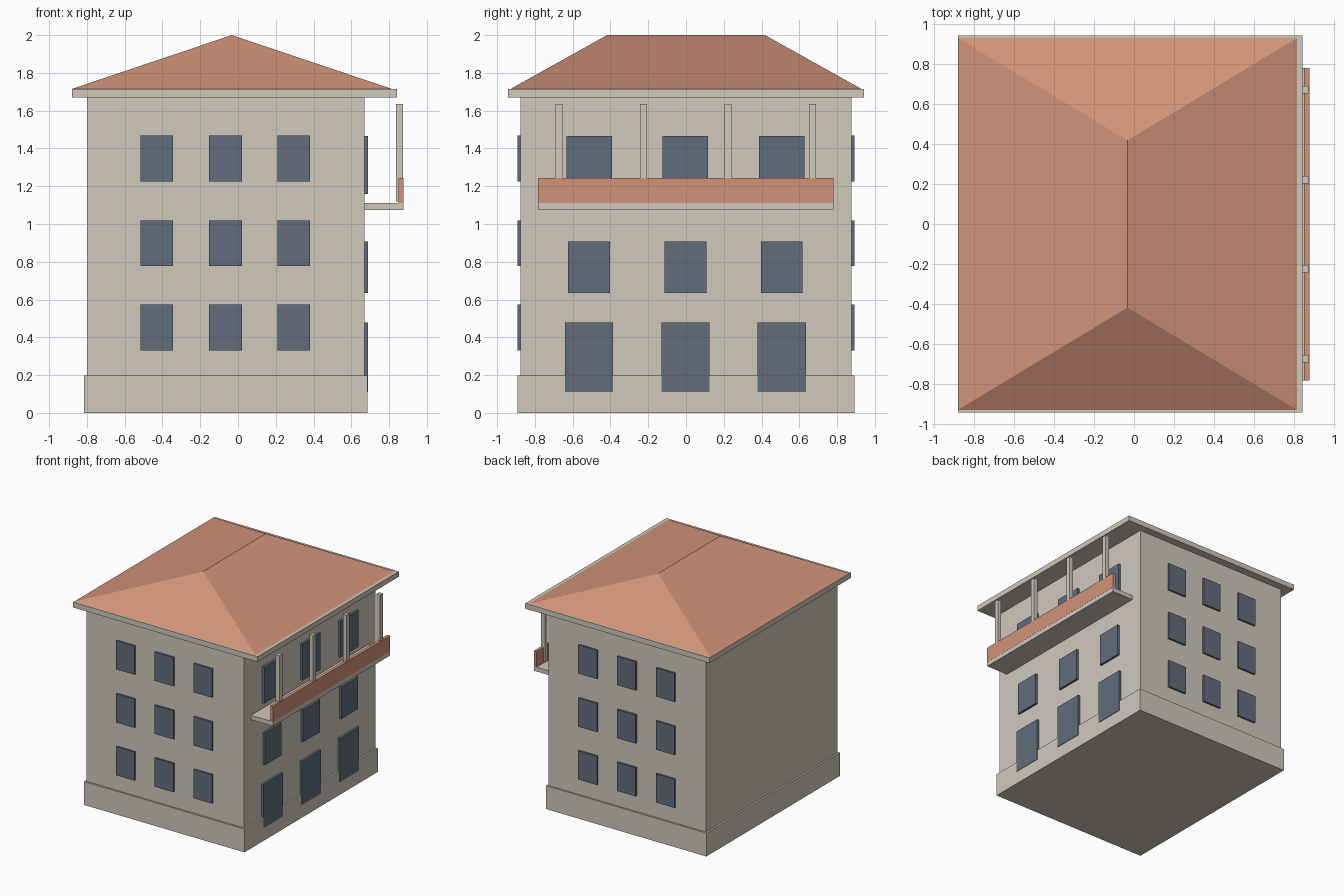
import bpy
import bmesh

cube = bpy.data.objects.get("Cube")
if cube:
    bpy.data.objects.remove(cube, do_unlink=True)


def make_material(name, rgb):
    mat = bpy.data.materials.new(name)
    mat.use_nodes = True
    mat.diffuse_color = (*rgb, 1)
    mat.node_tree.nodes["Principled BSDF"].inputs["Base Color"].default_value = (*rgb, 1)
    return mat


stone = make_material("pale_stone", (0.63, 0.58, 0.50))
terracotta = make_material("terracotta", (0.64, 0.29, 0.19))
glass = make_material("blue_grey_glass", (0.12, 0.155, 0.205))


def box(name, mat, x, y, z):
    """Box from its (min, max) range on each axis."""
    bm = bmesh.new()
    bmesh.ops.create_cube(bm, size=1)
    for v in bm.verts:
        v.co = [r[0] if c < 0 else r[1] for c, r in zip(v.co, (x, y, z))]
    return finish(name, mat, bm)


def finish(name, mat, bm):
    bmesh.ops.recalc_face_normals(bm, faces=bm.faces)
    mesh = bpy.data.meshes.new(name)
    bm.to_mesh(mesh)
    bm.free()
    mesh.materials.append(mat)
    obj = bpy.data.objects.new(name, mesh)
    bpy.context.collection.objects.link(obj)
    return obj


def span(centre, width):
    return centre - width / 2, centre + width / 2


# Main masses
box("plinth", stone, (-0.815, 0.685), (-0.892, 0.892), (0, 0.197))
box("walls", stone, (-0.80, 0.67), (-0.877, 0.877), (0.197, 1.67))
box("cornice", stone, (-0.88, 0.843), (-0.943, 0.943), (1.67, 1.715))

# Hipped roof: eaves rectangle rising to a ridge
x0, x1, eave, ridge = -0.88, 0.815, 0.929, 0.418
bm = bmesh.new()
corners = [bm.verts.new((x, y, 1.715)) for x, y in
           ((x0, -eave), (x1, -eave), (x1, eave), (x0, eave))]
front, back = [bm.verts.new(((x0 + x1) / 2, y, 2)) for y in (-ridge, ridge)]
a, b, c, d = corners
for face in (corners, (a, b, front), (b, c, back, front), (c, d, back), (d, a, front, back)):
    bm.faces.new(face)
finish("roof", terracotta, bm)

# Windows on the front and back walls
for side, y in (("front", (-0.893, -0.87)), ("back", (0.87, 0.893))):
    for row, z in enumerate((0.452, 0.898, 1.347)):
        for col, x in enumerate((-0.43, -0.067, 0.295)):
            box(f"{side}_window_{row}_{col}", glass, span(x, 0.174), y, span(z, 0.242))

# Doors and windows on the balcony side
openings = (("door", 0.255, (0.11, 0.478)),
            ("window", 0.222, (0.635, 0.908)),
            ("balcony_door", 0.241, (1.16, 1.467)))
for name, width, z in openings:
    for col, y in enumerate((-0.513, -0.003, 0.507)):
        box(f"{name}_{col}", glass, (0.66, 0.689), span(y, width), z)

# Balcony
box("balcony_slab", stone, (0.67, 0.875), (-0.783, 0.78), (1.075, 1.112))
box("balcony_parapet", terracotta, (0.85, 0.876), (-0.783, 0.78), (1.112, 1.244))
for i, y in enumerate((-0.673, -0.224, 0.222, 0.67)):
    box(f"balcony_post_{i}", stone, (0.837, 0.873), span(y, 0.037), (1.12, 1.635))
